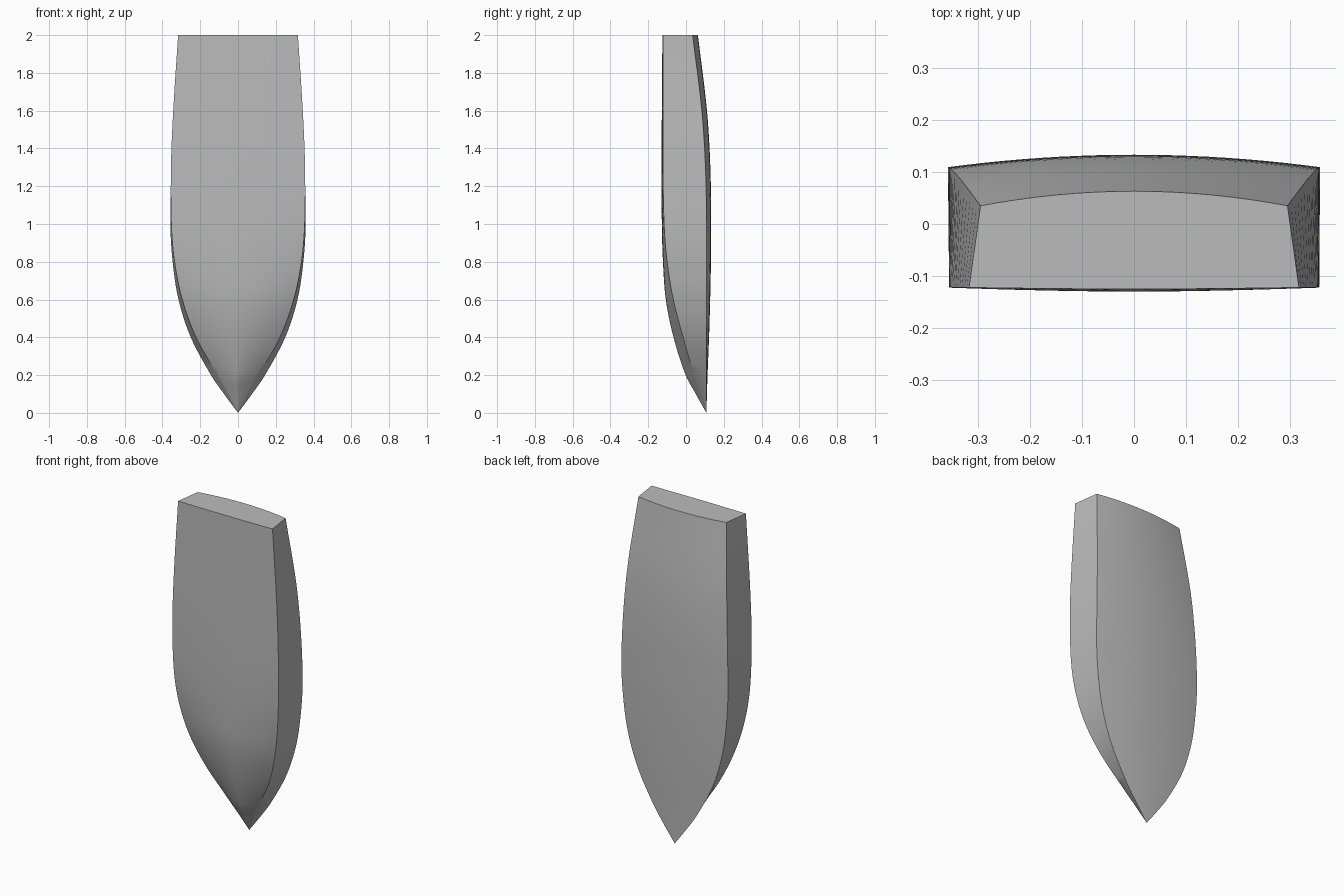
import bpy
import bmesh

if "Cube" in bpy.data.objects:
    bpy.data.objects.remove(bpy.data.objects["Cube"])

# Hull stations: height, deck half width, deck edge y, deck centre y,
# chine half width, chine y, keel y
STATIONS = [
    (0, 0, .108, .108, 0, .108, .108),
    (.1, .074, .109, .111, .052, .075, .052),
    (.2, .143, .109, .114, .108, .043, -.002),
    (.4, .25, .109, .122, .222, -.015, -.066),
    (.6, .315, .109, .128, .295, -.067, -.107),
    (.8, .346, .109, .132, .336, -.1, -.122),
    (1, .358, .109, .133, .353, -.116, -.128),
    (1.3, .35, .103, .129, .355, -.122, -.13),
    (1.6, .332, .084, .111, .343, -.122, -.128),
    (2, .295, .035, .063, .317, -.122, -.125),
]
STEPS = 6    # rings between stations
HALF = 10    # strips from centreline to edge


def spline(a, b, c, d, t):
    """Smooth value between stations b and c, for uneven station heights."""
    h = c[0] - b[0]
    out = []
    for p, q, r, s in zip(a, b, c, d):
        m0 = h * (r - p) / (c[0] - a[0])
        m1 = h * (s - q) / (d[0] - b[0])
        out.append(q + t * m0 + t * t * (3 * (r - q) - 2 * m0 - m1)
                   + t ** 3 * (2 * (q - r) + m0 + m1))
    return out


def section(z, deck_w, deck_y, crown_y, chine_w, chine_y, keel_y):
    """Closed cross-section: cambered deck, then the bottom."""
    span = [i / HALF for i in range(-HALF, HALF + 1)]
    power = 1.15 + min(z, .6)    # sharp V at the bow, rounder aft
    deck = [(deck_w * u, crown_y + (deck_y - crown_y) * u * u, z) for u in span]
    bottom = [(chine_w * u, keel_y + (chine_y - keel_y) * abs(u) ** power, z)
              for u in reversed(span)]
    return deck + bottom


# Interpolated rings from bow to transom
last = len(STATIONS) - 1
rings = []
for i in range(last):
    quad = [STATIONS[max(0, min(last, i + k))] for k in (-1, 0, 1, 2)]
    rings += [spline(*quad, s / STEPS) for s in range(STEPS)]
rings.append(STATIONS[last])

# Hull skin and flat transom
bm = bmesh.new()
loops = [[bm.verts.new(p) for p in section(*ring)] for ring in rings]
for low, high in zip(loops, loops[1:]):
    n = len(low)
    for j in range(n):
        k = (j + 1) % n
        bm.faces.new((low[j], low[k], high[k], high[j]))
bm.faces.new(loops[-1])
bmesh.ops.remove_doubles(bm, verts=bm.verts, dist=.0001)
bmesh.ops.recalc_face_normals(bm, faces=bm.faces)

# Smooth skin with crisp deck edge, chine and transom
for f in bm.faces:
    f.smooth = True
mesh = bpy.data.meshes.new("boat_hull")
bm.to_mesh(mesh)
bm.free()
hull = bpy.data.objects.new("boat_hull", mesh)
bpy.context.collection.objects.link(hull)
bpy.context.view_layer.objects.active = hull
hull.select_set(True)
bpy.ops.object.shade_smooth_by_angle(angle=.6)

# Plain grey paint
paint = bpy.data.materials.new("plain_grey")
paint.use_nodes = True
grey = (.5, .5, .5, 1)
paint.diffuse_color = grey
paint.node_tree.nodes["Principled BSDF"].inputs["Base Color"].default_value = grey
mesh.materials.append(paint)
